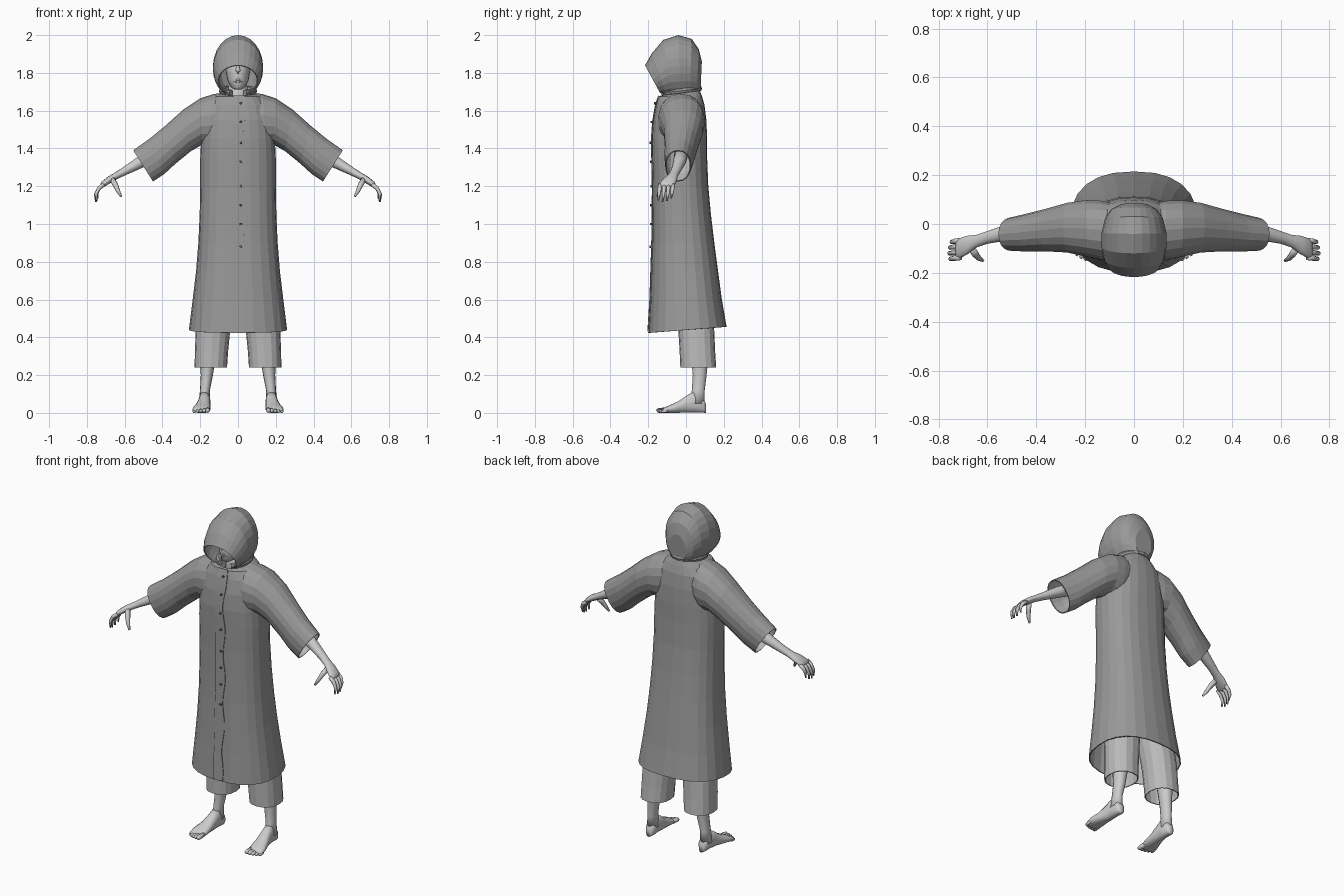
import bpy
import bmesh
import math
from mathutils import Vector

if "Cube" in bpy.data.objects:
    bpy.data.objects.remove(bpy.data.objects["Cube"], do_unlink=True)


def material(name, value):
    m = bpy.data.materials.new(name)
    m.use_nodes = True
    colour = (value, value, value, 1)
    m.diffuse_color = colour
    bsdf = next(n for n in m.node_tree.nodes if n.type == 'BSDF_PRINCIPLED')
    bsdf.inputs["Base Color"].default_value = colour
    return m


COAT = material("coat grey", 0.32)
CLOTH = material("light cloth grey", 0.5)
SKIN = material("pale skin grey", 0.6)
DARK = material("dark button grey", 0.15)


def finish(name, bm, mats, smooth=False, solid=0.0, mirror=False):
    bmesh.ops.recalc_face_normals(bm, faces=bm.faces)
    mesh = bpy.data.meshes.new(name)
    bm.to_mesh(mesh)
    bm.free()
    for m in mats:
        mesh.materials.append(m)
    for f in mesh.polygons:
        f.use_smooth = smooth
    ob = bpy.data.objects.new(name, mesh)
    bpy.context.collection.objects.link(ob)
    if solid:
        mod = ob.modifiers.new("thickness", 'SOLIDIFY')
        mod.thickness = solid
        mod.offset = -1
        mod.material_offset = len(mats) - 1
    if mirror:
        mod = ob.modifiers.new("mirror", 'MIRROR')
        mod.use_clip = False
        mod.use_mirror_merge = False
    return ob


def add_loft(bm, rings, n=16, gap=0.0, power=2.0, caps=(False, False)):
    """Skin rings given as (centre, half axis u, half axis v)."""
    def soft(a):
        return math.copysign(abs(a) ** (2 / power), a)
    rows = []
    for c, u, v in rings:
        row = []
        for i in range(n):
            t = gap + (math.tau - 2 * gap) * i / (n - 1 if gap else n)
            row.append(bm.verts.new(Vector(c) + Vector(u) * soft(math.cos(t))
                                    + Vector(v) * soft(math.sin(t))))
        rows.append(row)
    for a, b in zip(rows, rows[1:]):
        for i in range(n - 1 if gap else n):
            j = (i + 1) % n
            bm.faces.new((a[i], a[j], b[j], b[i]))
    for cap, row in zip(caps, (rows[0], rows[-1])):
        if cap:
            bm.faces.new(row)


def add_tube(bm, points, radii, n=8):
    pts = [Vector(p) for p in points]
    rings = []
    for i, (p, r) in enumerate(zip(pts, radii)):
        d = pts[min(i + 1, len(pts) - 1)] - pts[max(i - 1, 0)]
        q = d.to_track_quat('Z', 'Y')
        rings.append((p, q @ Vector((r, 0, 0)), q @ Vector((0, r, 0))))
    add_loft(bm, rings, n, caps=(True, True))


def upright(z, front, back, rx, tilt=0.0, x=0.0):
    return ((x, (front + back) / 2, z), (rx, 0, 0), (0, (back - front) / 2, tilt))


# Coat body, flaring to a sloping hem
body = [(.44, -.2, .215, .26, .016), (.6, -.19, .19, .24), (.75, -.185, .17, .222),
        (.9, -.18, .15, .21), (1.05, -.178, .132, .203), (1.2, -.177, .118, .2),
        (1.35, -.18, .112, .2), (1.45, -.182, .112, .195), (1.55, -.175, .108, .185),
        (1.63, -.16, .098, .165), (1.675, -.148, .085, .125), (1.698, -.13, .07, .08, .018)]
bm = bmesh.new()
add_loft(bm, [upright(*r) for r in body], 24, power=2.4)
finish("coat_body", bm, [COAT, CLOTH], solid=.006)


def front_y(z):
    for a, b in zip(body, body[1:]):
        if z <= b[0]:
            return a[1] + (b[1] - a[1]) * (z - a[0]) / (b[0] - a[0])
    return body[-1][1]


# Sleeves: top x, top z, bottom x, bottom z, centre y, half depth
sleeve = [(.07, 1.695, .08, 1.43, -.03, .115), (.13, 1.688, .15, 1.41, -.025, .122),
          (.2, 1.665, .19, 1.42, -.018, .117), (.29, 1.605, .25, 1.385, -.015, .103),
          (.385, 1.52, .33, 1.32, -.025, .088), (.47, 1.45, .39, 1.265, -.035, .079),
          (.555, 1.39, .45, 1.225, -.042, .068)]
bm = bmesh.new()
add_loft(bm, [(((a + c) / 2, y, (b + d) / 2), ((a - c) / 2, 0, (b - d) / 2), (0, r, 0))
              for a, b, c, d, y, r in sleeve], 18, power=2.2)
finish("sleeves", bm, [COAT, CLOTH], solid=.006, mirror=True)

# Front overlap with a wavy edge
bm = bmesh.new()
prev = None
for i in range(26):
    z = 1.68 - i * .05
    y = front_y(z) - .004
    pair = [bm.verts.new((-.025, y, z)),
            bm.verts.new((.034 + .008 * math.sin(i * 1.1), y, z))]
    if prev:
        bm.faces.new((prev[0], prev[1], pair[1], pair[0]))
    prev = pair
finish("front_placket", bm, [COAT], solid=.004)

# Buttons
bm = bmesh.new()
for z in (1.64, 1.54, 1.43, 1.33, 1.2, 1.1, 1.0, .88):
    y = front_y(z)
    add_tube(bm, [(.015, y, z), (.015, y - .012, z)], [.007, .006])
finish("buttons", bm, [DARK])

# Hood: top y, top z, bottom y, bottom z, half width
hood = [(-.217, 1.84, -.13, 1.68, .105), (-.18, 1.905, -.1, 1.67, .124),
        (-.12, 1.975, -.07, 1.665, .133), (-.04, 2.0, -.03, 1.66, .133),
        (.03, 1.98, .02, 1.67, .118), (.068, 1.925, .055, 1.68, .092),
        (.084, 1.86, .076, 1.69, .055)]
bm = bmesh.new()
add_loft(bm, [((0, (a + c) / 2, (b + d) / 2), (0, (c - a) / 2, (d - b) / 2), (w, 0, 0))
              for a, b, c, d, w in hood], 21, gap=.6, caps=(False, True))
finish("hood", bm, [COAT], solid=.006)

# Folded collar around the neck
bm = bmesh.new()
arc = [math.radians(-65 + 310 * i / 16) for i in range(17)]
add_tube(bm, [(.085 * math.cos(a), -.03 + .098 * math.sin(a), 1.705 + .012 * math.sin(a))
              for a in arc], [.017] * 17)
finish("collar", bm, [COAT])

# Head and neck
bm = bmesh.new()
add_loft(bm, [upright(z, y - ry, y + ry, rx) for z, y, rx, ry in (
    (1.712, -.105, .018, .018), (1.724, -.085, .036, .048), (1.76, -.065, .056, .076),
    (1.82, -.055, .066, .088), (1.89, -.045, .06, .082), (1.93, -.04, .03, .05))],
    20, caps=(True, True))
add_tube(bm, [(0, -.02, 1.6), (0, -.025, 1.68), (0, -.035, 1.78)], [.07, .05, .048], 14)
finish("head", bm, [SKIN], smooth=True)

# Nose and lips
bm = bmesh.new()
add_tube(bm, [(0, -.135, 1.84), (0, -.15, 1.81), (0, -.15, 1.797)], [.008, .013, .007])
for z in (1.763, 1.754):
    add_tube(bm, [(-.022, -.13, z), (0, -.142, z), (.022, -.13, z)], [.002, .006, .002])
finish("nose_and_lips", bm, [SKIN], smooth=True)

# Forearms and palms: centre, half thickness, half depth
bm = bmesh.new()
arm = [(.4, -.02, 1.39, .038, .04), (.52, -.035, 1.325, .031, .033),
       (.6, -.055, 1.28, .022, .026), (.645, -.07, 1.255, .018, .026),
       (.68, -.085, 1.235, .018, .038), (.715, -.1, 1.21, .015, .042),
       (.728, -.104, 1.198, .008, .036)]
add_loft(bm, [((x, y, z), (.5 * t, 0, .86 * t), (0, r, 0)) for x, y, z, t, r in arm],
         14, caps=(True, True))
finish("forearms", bm, [SKIN], smooth=True, mirror=True)

# Curled fingers and thumbs
bm = bmesh.new()
for i, reach in enumerate((.8, .95, 1, .92)):
    y = -.068 - .023 * i
    add_tube(bm, [(.71, y, 1.21), (.735, y - .003, 1.19),
                  (.71 + .045 * reach, y - .006, 1.205 - .05 * reach),
                  (.71 + .042 * reach, y - .01, 1.205 - .088 * reach)],
             [.011, .011, .009, .005])
add_tube(bm, [(.665, -.1, 1.235), (.648, -.125, 1.205), (.635, -.14, 1.175),
              (.618, -.15, 1.145)], [.015, .014, .011, .006])
finish("fingers", bm, [SKIN], smooth=True, mirror=True)

# Trouser legs
bm = bmesh.new()
add_loft(bm, [upright(z, f, b, r, x=x) for z, f, b, r, x in (
    (.24, -.03, .16, .086, .144), (.33, -.034, .154, .088, .14),
    (.43, -.04, .15, .091, .133), (.65, -.07, .13, .095, .11),
    (.95, -.11, .09, .1, .09))], 16, power=2.3, caps=(False, True))
finish("trousers", bm, [CLOTH], solid=.005, mirror=True)

# Shins
bm = bmesh.new()
add_loft(bm, [upright(z, f, b, r, x=x) for z, f, b, r, x in (
    (.5, .0, .12, .055, .15), (.3, .025, .12, .042, .158), (.2, .035, .11, .032, .165),
    (.12, .03, .1, .026, .175), (.05, .02, .1, .032, .178))], 14, caps=(True, True))
finish("shins", bm, [SKIN], smooth=True, mirror=True)

# Feet: y, centre x, half width, height
bm = bmesh.new()
foot = [(.107, .176, .015, .045), (.092, .176, .028, .075), (.04, .177, .031, .115),
        (0, .18, .034, .09), (-.04, .186, .04, .062), (-.085, .193, .048, .042),
        (-.115, .195, .045, .028), (-.125, .195, .04, .018)]
add_loft(bm, [((x, y, h / 2), (w, 0, 0), (0, 0, h / 2)) for y, x, w, h in foot],
         14, power=2.3, caps=(True, True))
finish("feet", bm, [SKIN], smooth=True, mirror=True)

# Toes, largest on the inner side
bm = bmesh.new()
for i in range(5):
    x, r, tip = .161 + .018 * i, .013 - .0013 * i, -.155 + .0015 * i * i
    add_tube(bm, [(x, -.095, r + .004), (x, tip + .015, r), (x, tip + .004, r * .9),
                  (x, tip, r * .7)], [r, r, r * .85, r * .4])
finish("toes", bm, [SKIN], smooth=True, mirror=True)
